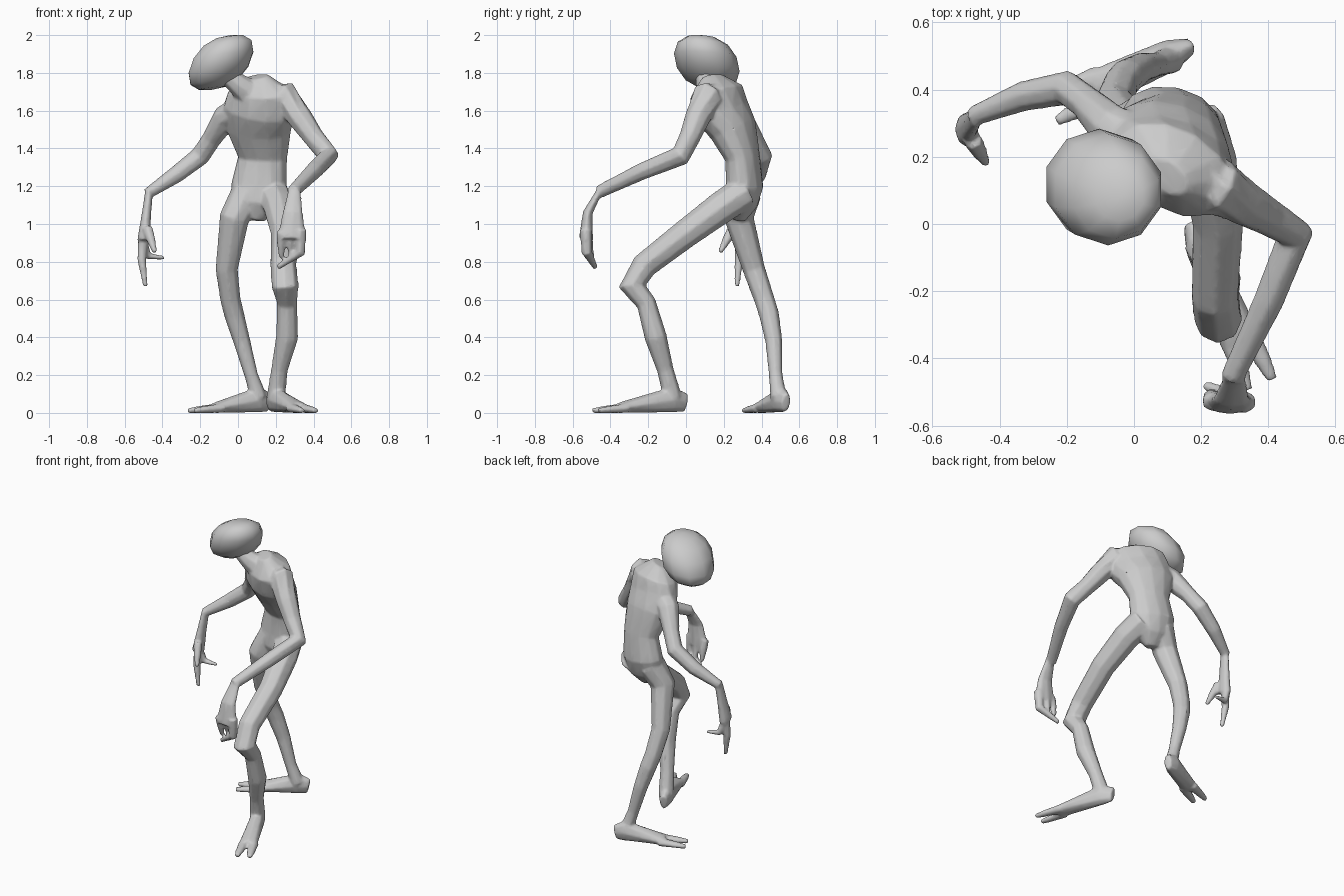
import bpy, bmesh, math
from mathutils import Vector, Matrix

cube = bpy.data.objects.get("Cube")
if cube:
    bpy.data.objects.remove(cube, do_unlink=True)


def finish(name, bm):
    """Turn a bmesh into a smoothly shaded object."""
    bmesh.ops.recalc_face_normals(bm, faces=bm.faces)
    mesh = bpy.data.meshes.new(name)
    bm.to_mesh(mesh)
    bm.free()
    obj = bpy.data.objects.new(name, mesh)
    bpy.context.collection.objects.link(obj)
    bpy.ops.object.select_all(action="DESELECT")
    obj.select_set(True)
    bpy.context.view_layer.objects.active = obj
    bpy.ops.object.shade_smooth_by_angle(angle=math.radians(65))
    return obj


def loft(bm, rings, across=(1, 0, 0), flat=1, twist=0, sides=8):
    """Skin oval rings (x, y, z, half width, optional half depth)."""
    centres = [Vector(ring[:3]) for ring in rings]
    last = len(rings) - 1
    loops = []
    for i, ring in enumerate(rings):
        centre, width = centres[i], ring[3]
        depth = ring[4] if len(ring) > 4 else width * flat
        incoming = centre - centres[max(i - 1, 0)]
        outgoing = centres[min(i + 1, last)] - centre
        along = (incoming.normalized() + outgoing.normalized()).normalized()
        turn = Matrix.Rotation(math.radians(twist) * i / last, 3, "Z")
        side = turn @ Vector(across)
        side = (side - along * side.dot(along)).normalized()
        normal = along.cross(side)
        loop = []
        for k in range(sides):
            angle = math.tau * k / sides
            point = (centre + side * width * math.cos(angle)
                     + normal * depth * math.sin(angle))
            point.z = max(point.z, 0)
            loop.append(bm.verts.new(point))
        loops.append(loop)
    for low, high in zip(loops, loops[1:]):
        for k in range(sides):
            n = (k + 1) % sides
            bm.faces.new((low[k], low[n], high[n], high[k]))
    bm.faces.new(loops[0][::-1])
    bm.faces.new(loops[-1])


def finger(bm, base, tip, bow=(0, 0, 0), radius=.03):
    """Tapering finger whose middle is pushed out by bow."""
    base, tip = Vector(base), Vector(tip)
    middle = (base + tip) / 2 + Vector(bow)
    loft(bm, [(*base, radius), (*middle, radius * .85), (*tip, radius * .45)],
         across=(0, 1, 0), sides=6)


def foot(bm, heel, ball):
    """Flat-soled foot sloping from a narrow heel, with two splayed toes."""
    heel, ball = Vector((*heel, 0)), Vector((*ball, 0))
    forward = (ball - heel).normalized()
    side = Vector((-forward.y, forward.x, 0))
    up = Vector((0, 0, 1))
    rings = [(*(heel + up * .055), .025, .05)]
    for step in range(1, 6):
        t = step / 5
        height = .08 - .052 * t
        rings.append((*(heel.lerp(ball, t) + up * height),
                      .045 + .015 * t, height))
    loft(bm, rings, across=side)
    for sign in (1, -1):
        root = ball - forward * .03 + side * sign * .03 + up * .025
        tip = ball + forward * .14 + side * sign * .04 + up * .012
        loft(bm, [(*root, .035), (*root.lerp(tip, .6), .028), (*tip, .018)],
             across=side, flat=.8, sides=6)


body = bmesh.new()

# Torso, turning from the hips up to the shoulders, and neck
loft(body, [
    (.09, .28, 1.02, .05), (.1, .29, 1.1, .13), (.11, .31, 1.2, .15),
    (.13, .3, 1.35, .135), (.11, .25, 1.5, .18), (.11, .19, 1.6, .2),
    (.12, .16, 1.7, .19), (.1, .14, 1.78, .07)],
    flat=.66, twist=-38, sides=12)
loft(body, [(.09, .15, 1.67, .09), (.0, .11, 1.74, .06),
            (-.07, .1, 1.8, .05)], across=(0, 1, 0))

# Arms, left reaching forward and right held out sideways
loft(body, [
    (.15, .16, 1.67, .09), (.25, .11, 1.67, .087), (.33, .06, 1.56, .068),
    (.4, .02, 1.46, .057), (.48, -.03, 1.36, .056), (.4, -.23, 1.28, .046),
    (.29, -.46, 1.17, .035)])
loft(body, [
    (.04, .22, 1.61, .09), (-.07, .29, 1.56, .07), (-.14, .36, 1.45, .052),
    (-.2, .405, 1.36, .053), (-.33, .38, 1.26, .046), (-.48, .32, 1.16, .03)],
    across=(0, 1, 0))

# Left hand
loft(body, [
    (.3, -.45, 1.19, .033), (.29, -.52, 1.06, .055), (.285, -.53, .92, .08)],
    flat=.48)
finger(body, (.33, -.53, .97), (.21, -.48, .77), bow=(.06, -.02, -.02),
       radius=.035)
finger(body, (.28, -.53, .97), (.28, -.5, .83))
finger(body, (.23, -.53, .96), (.23, -.5, .82))

# Right hand
loft(body, [
    (-.47, .32, 1.18, .032), (-.485, .3, 1.05, .04), (-.5, .28, .91, .053)],
    across=(0, 1, 0), flat=.65)
finger(body, (-.5, .29, .95), (-.49, .27, .67), bow=(-.015, 0, 0))
finger(body, (-.48, .25, .98), (-.44, .18, .85))
finger(body, (-.5, .3, .9), (-.39, .33, .82), bow=(-.03, 0, -.03),
       radius=.025)

# Legs, left striding with a bent knee and right trailing
loft(body, [
    (.18, .31, 1.17, .09), (.22, .19, 1.09, .087), (.25, 0, .95, .077),
    (.24, -.22, .78, .07), (.25, -.285, .67, .073), (.26, -.21, .58, .054),
    (.26, -.16, .4, .06), (.22, -.11, .23, .045), (.2, -.07, .08, .05)])
loft(body, [
    (.05, .31, 1.16, .09), (-.02, .28, 1.03, .08), (-.06, .36, .76, .06),
    (-.04, .415, .6, .055), (-.02, .44, .52, .054), (.02, .465, .38, .046),
    (.07, .475, .2, .037), (.11, .49, .08, .045)])

# Feet
foot(body, heel=(.17, 0), ball=(.32, -.35))
foot(body, heel=(.17, .53), ball=(-.12, .4))

# Fuse the limbs into one flowing skin
skin = finish("body", body)
fuse = skin.modifiers.new("fuse", "REMESH")
fuse.mode = "VOXEL"
fuse.voxel_size = .008
fuse.use_smooth_shade = True
soften = skin.modifiers.new("soften", "SMOOTH")
soften.factor = .5
soften.iterations = 6
simplify = skin.modifiers.new("simplify", "DECIMATE")
simplify.ratio = .2

# Head, a boxy squashed ball tipped back and to one side
head = bmesh.new()
bmesh.ops.create_uvsphere(head, u_segments=10, v_segments=7, radius=1)
for vert in head.verts:
    x, y, z = vert.co
    z *= 1.2 - .2 * z * z
    vert.co = (-.09 + .17 * x + .05 * z,
               .11 + .17 * y - .03 * z,
               1.855 + .145 * z + .02 * x - .01 * y)
finish("head", head)
